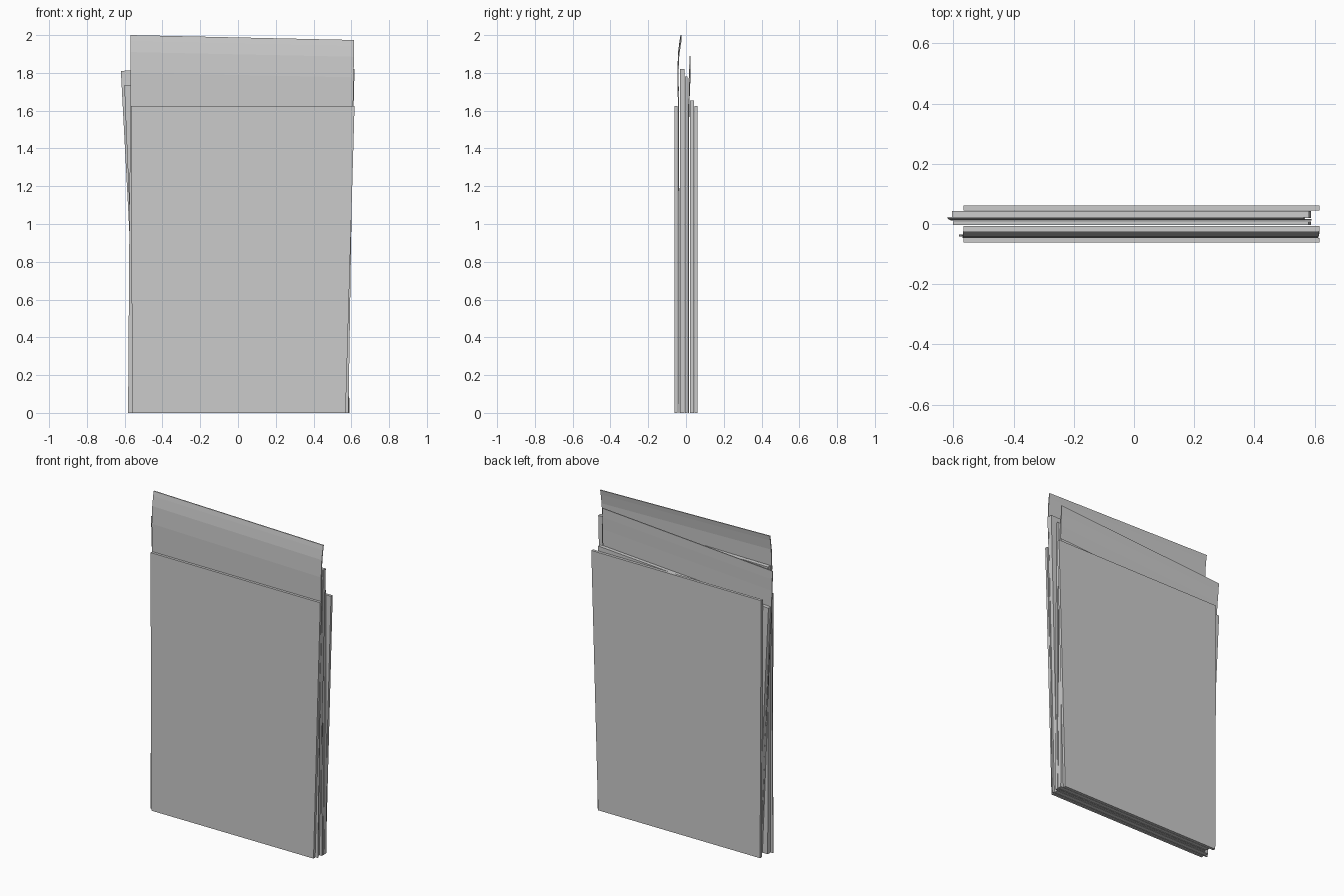
import bpy, bmesh
from mathutils import Vector

if "Cube" in bpy.data.objects:
    bpy.data.objects.remove(bpy.data.objects["Cube"])


def panel(name, corners, profile, thick):
    """Upright panel: corners (x, z) are bottom-left, bottom-right, top-right, top-left.
    profile lists (height fraction, front y) rows from bottom to top."""
    bl, br, tr, tl = [Vector(c) for c in corners]
    bm = bmesh.new()
    rows = []
    for t, y in profile:
        left, right = bl.lerp(tl, t), br.lerp(tr, t)
        rows.append([bm.verts.new((p.x, y + d, p.y))
                     for p, d in ((left, 0), (right, 0), (right, thick), (left, thick))])
    for low, high in zip(rows, rows[1:]):
        for i in range(4):
            j = (i + 1) % 4
            bm.faces.new((low[i], low[j], high[j], high[i]))
    bm.faces.new(rows[0][::-1])
    bm.faces.new(rows[-1])
    bmesh.ops.recalc_face_normals(bm, faces=bm.faces)
    mesh = bpy.data.meshes.new(name)
    bm.to_mesh(mesh)
    bm.free()
    obj = bpy.data.objects.new(name, mesh)
    bpy.context.collection.objects.link(obj)
    return obj


def slab(name, corners, y0, y1):
    return panel(name, corners, [(0, y0), (1, y0)], y1 - y0)


# Outer covers, widening towards the top right
cover = [(-0.56, 0), (0.57, 0), (0.617, 1.625), (-0.567, 1.625)]
slab("front_cover", cover, -0.062, -0.046)
slab("back_cover", cover, 0.045, 0.062)

# Inner boards, each slipped and tilted a little differently
slab("front_inner_board", [(-0.565, 0), (0.572, 0), (0.617, 1.82), (-0.567, 1.81)], -0.033, -0.007)
slab("middle_board", [(-0.53, 0), (0.588, 0), (0.58, 1.78), (-0.602, 1.735)], -0.004, 0.009)
slab("back_inner_board", [(-0.53, 0), (0.588, 0), (0.582, 1.655), (-0.605, 1.58)], 0.020, 0.043)

# Tall loose sheets with bent top edges
front_bend = [(0, -0.041), (0.81, -0.042), (0.9, -0.046), (0.955, -0.042), (0.985, -0.034), (1, -0.029)]
panel("front_bent_sheet", [(-0.582, 0), (0.585, 0), (0.615, 1.974), (-0.568, 2.0)], front_bend, 0.006)

back_bend = [(0, 0.011), (0.86, 0.011), (0.93, 0.014), (0.97, 0.017), (1, 0.018)]
panel("back_bent_sheet", [(-0.525, 0), (0.59, 0), (0.565, 1.89), (-0.62, 1.81)], back_bend, 0.006)
